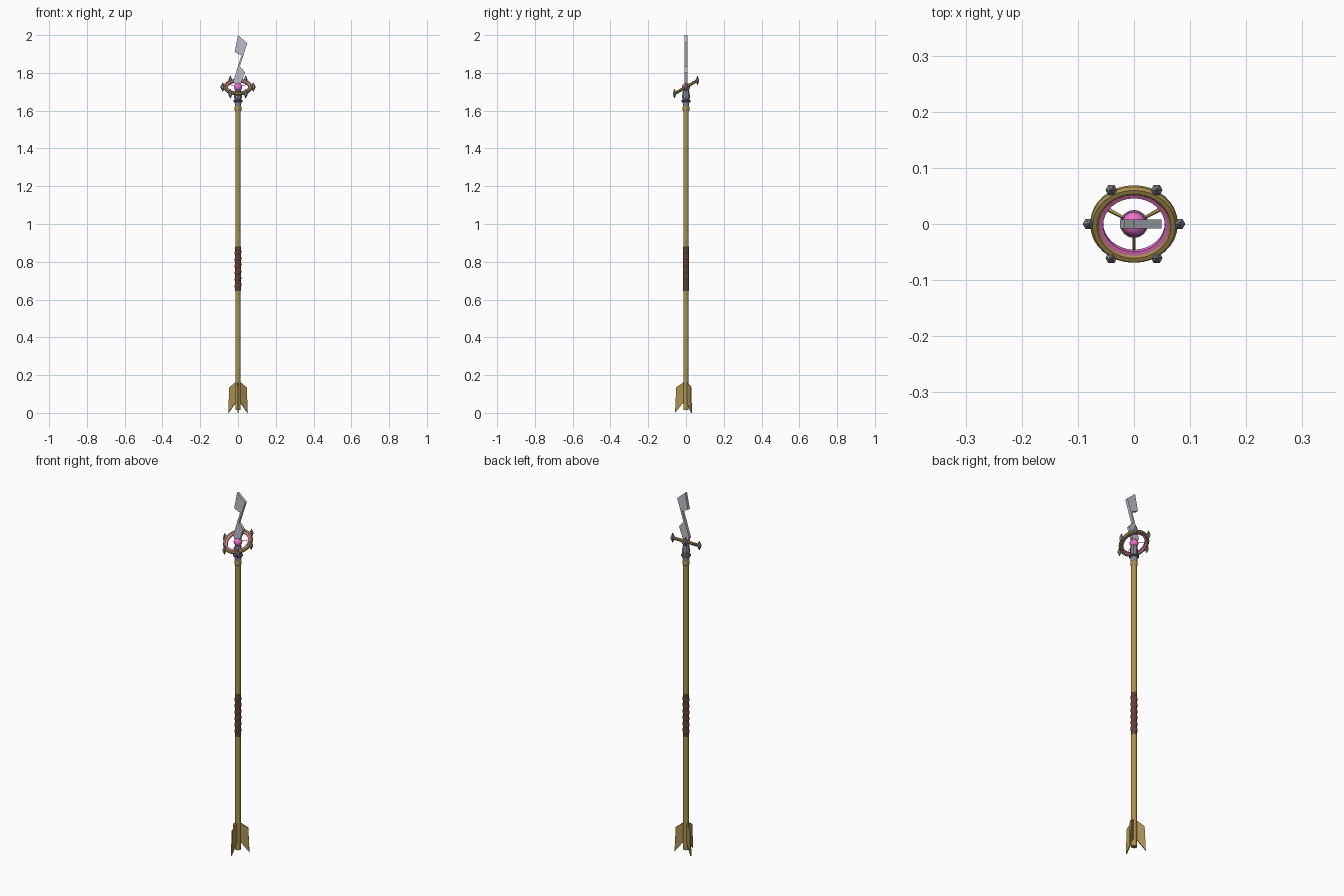
import bpy, bmesh
from math import sin, cos, pi, radians
from mathutils import Matrix

if "Cube" in bpy.data.objects:
    bpy.data.objects.remove(bpy.data.objects["Cube"])


def mat(name, rgb):
    m = bpy.data.materials.new(name)
    m.diffuse_color = (*rgb, 1)
    m.use_nodes = True
    m.node_tree.nodes["Principled BSDF"].inputs["Base Color"].default_value = m.diffuse_color
    return m


gold = mat("gold", (0.42, 0.29, 0.085))
leather = mat("leather", (0.13, 0.055, 0.035))
pink = mat("pink", (0.85, 0.17, 0.62))
plum = mat("plum", (0.20, 0.09, 0.18))
steel = mat("steel", (0.24, 0.25, 0.29))
silver = mat("silver", (0.52, 0.53, 0.58))


def finish(name, bm, material, matrix=Matrix()):
    bmesh.ops.recalc_face_normals(bm, faces=bm.faces)
    bm.transform(matrix)
    me = bpy.data.meshes.new(name)
    bm.to_mesh(me)
    bm.free()
    ob = bpy.data.objects.new(name, me)
    bpy.context.collection.objects.link(ob)
    me.materials.append(material)
    return ob


def lathe(name, profile, n, material, ring=False, matrix=Matrix()):
    """Spin (radius, height) points; ring=True closes the profile on itself."""
    bm = bmesh.new()
    loops = [[bm.verts.new((r * cos(2 * pi * i / n), r * sin(2 * pi * i / n), z))
              for i in range(n)] for r, z in profile]
    pairs = list(zip(loops, loops[1:]))
    if ring:
        pairs.append((loops[-1], loops[0]))
    else:
        bm.faces.new(loops[0])
        bm.faces.new(loops[-1])
    for a, b in pairs:
        for i in range(n):
            j = (i + 1) % n
            bm.faces.new((a[i], a[j], b[j], b[i]))
    return finish(name, bm, material, matrix)


def plate(name, points, thick, material, matrix=Matrix()):
    """Extrude an outline in the xz plane, centred on y = 0."""
    bm = bmesh.new()
    face = bm.faces.new([bm.verts.new((x, -thick / 2, z)) for x, z in points])
    out = bmesh.ops.extrude_face_region(bm, geom=[face])
    verts = [v for v in out["geom"] if isinstance(v, bmesh.types.BMVert)]
    bmesh.ops.translate(bm, verts=verts, vec=(0, thick, 0))
    return finish(name, bm, material, matrix)


def rot(deg, axis):
    return Matrix.Rotation(radians(deg), 4, axis)


def smooth(ob):
    ob.data.polygons.foreach_set("use_smooth", [len(p.vertices) == 4 or len(p.vertices) == 3
                                                for p in ob.data.polygons])


# Shaft
smooth(lathe("shaft", [(0.0145, 0.015), (0.0145, 1.61)], 12, gold))

# Leather grip with slanted wraps
lathe("grip", [(0.016, 0.645), (0.016, 0.88)], 12, leather)
for i in range(6):
    lathe("grip_wrap", [(0.0145, -0.014), (0.0172, -0.009), (0.0172, 0.009), (0.0145, 0.014)],
          12, leather, True, Matrix.Translation((0, 0, 0.675 + i * 0.035)) @ rot(14, 'Y'))

# Three tail fins, swept at the bottom
fin = [(0.008, 0.166), (0.017, 0.160), (0.052, 0.135), (0.058, 0.0), (0.018, 0.05),
       (0.008, 0.05)]
for a in (-90, 30, 150):
    plate("tail_fin", fin, 0.006, gold, rot(a, 'Z'))

# Socket at the head
lathe("socket_band", [(0.015, 1.597), (0.018, 1.602), (0.018, 1.618), (0.015, 1.623)], 12, gold)
lathe("socket_base", [(0.016, 1.62), (0.018, 1.648)], 12, steel)
lathe("socket_collar", [(0.019, 1.645), (0.025, 1.648), (0.025, 1.654), (0.019, 1.658)], 16, plum)
lathe("socket", [(0.018, 1.655), (0.021, 1.675), (0.019, 1.69), (0.014, 1.715)], 8, steel)

# Orb
bm = bmesh.new()
bmesh.ops.create_uvsphere(bm, u_segments=16, v_segments=10, radius=0.022)
smooth(finish("orb", bm, pink, Matrix.Translation((0, 0, 1.725))))

# Tilted halo: gold rim, pink inner band, spokes and upright studs
tilt = Matrix.Translation((0, 0, 1.725)) @ rot(30, 'X')
lathe("halo_rim", [(0.061, -0.004), (0.066, -0.008), (0.074, -0.008), (0.078, -0.003),
                   (0.078, 0.003), (0.074, 0.008), (0.066, 0.008), (0.061, 0.004)],
      32, gold, True, tilt)
lathe("halo_band", [(0.055, -0.004), (0.062, -0.005), (0.062, 0.005), (0.055, 0.004)],
      32, pink, True, tilt)
for a in (-90, 30, 150):
    lathe("halo_spoke", [(0.0012, 0.015), (0.0012, 0.058)], 6, gold,
          matrix=tilt @ rot(a, 'Z') @ rot(90, 'Y'))
for k in range(6):
    spot = tilt @ rot(60 * k, 'Z').to_3x3().to_4x4() @ Matrix.Translation((0.081, 0, 0))
    lathe("halo_stud", [(0.001, -0.025), (0.0105, -0.004), (0.0105, 0.004), (0.001, 0.025)], 6,
          steel, matrix=Matrix.Translation(spot.to_translation()))

# Lightning-shaped blade
bolt = [(0, 2.0), (-0.018, 1.91), (0.018, 1.893), (-0.025, 1.755), (-0.008, 1.725),
        (0.012, 1.735), (0.037, 1.803), (0.010, 1.835), (0.049, 1.957)]
plate("blade", bolt, 0.016, silver)
